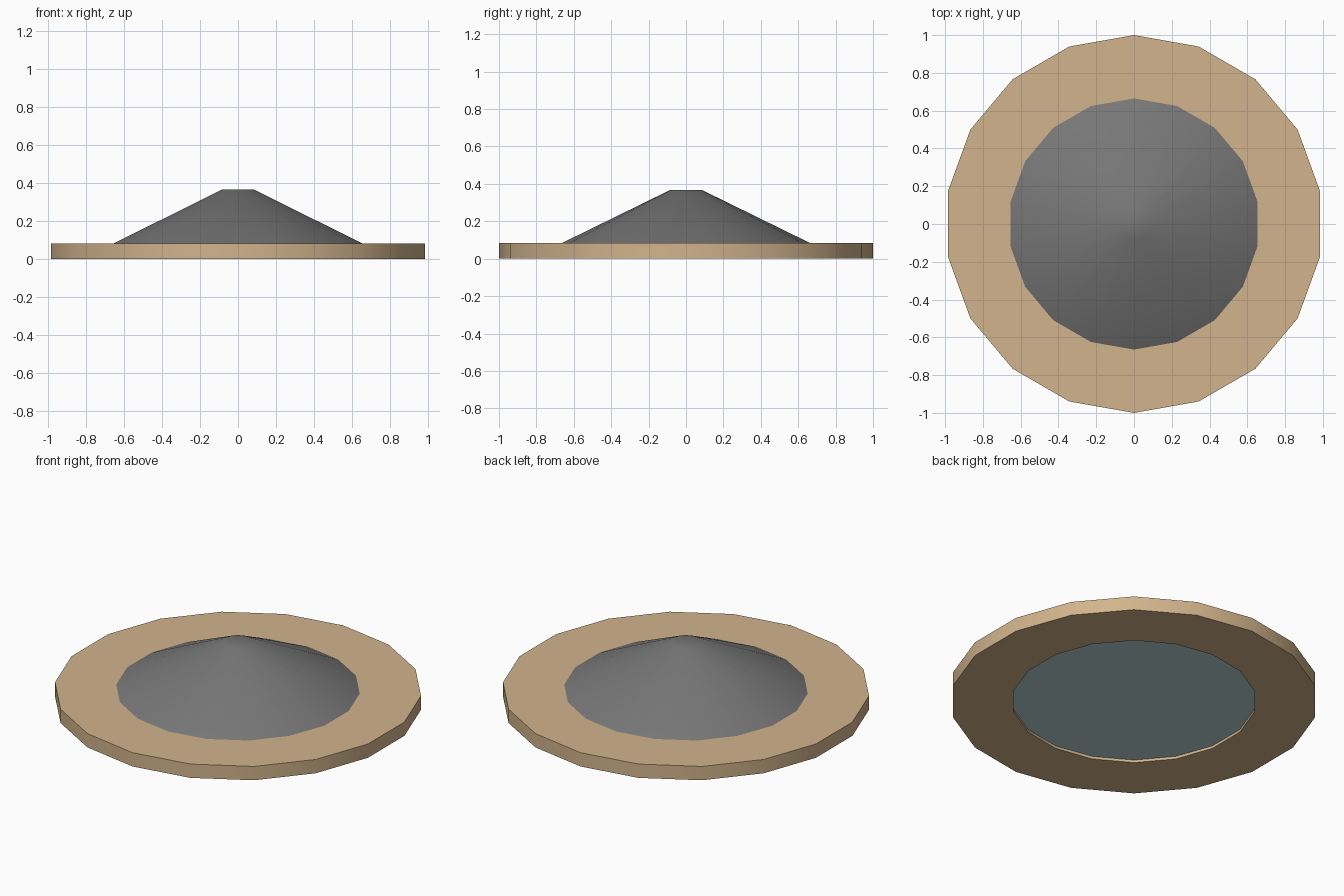
import bpy, bmesh, math

cube = bpy.data.objects.get("Cube")
if cube:
    bpy.data.objects.remove(cube, do_unlink=True)

SIDES = 18
HOLE, RIM_TOP = 0.665, 0.083


def material(name, rgb):
    # sRGB 0-255 to linear
    lin = [((c / 255 + 0.055) / 1.055) ** 2.4 for c in rgb]
    mat = bpy.data.materials.new(name)
    mat.use_nodes = True
    mat.diffuse_color = (*lin, 1)
    mat.node_tree.nodes["Principled BSDF"].inputs["Base Color"].default_value = (*lin, 1)
    return mat


def lathe(name, profile, mat, closed):
    """Turn (radius, z) points around z; a closed profile makes a ring, an open one is capped."""
    bm = bmesh.new()
    loops = []
    for r, z in profile:
        loops.append([bm.verts.new((r * math.sin(2 * math.pi * i / SIDES),
                                    r * math.cos(2 * math.pi * i / SIDES), z))
                      for i in range(SIDES)])
    pairs = list(zip(loops, loops[1:]))
    if closed:
        pairs.append((loops[-1], loops[0]))
    else:
        bm.faces.new(loops[0])
        bm.faces.new(loops[-1])
    for a, b in pairs:
        for i in range(SIDES):
            j = (i + 1) % SIDES
            bm.faces.new((a[i], a[j], b[j], b[i]))
    bmesh.ops.recalc_face_normals(bm, faces=bm.faces)
    mesh = bpy.data.meshes.new(name)
    bm.to_mesh(mesh)
    bm.free()
    mesh.materials.append(mat)
    obj = bpy.data.objects.new(name, mesh)
    bpy.context.collection.objects.link(obj)
    bpy.ops.object.select_all(action='DESELECT')
    obj.select_set(True)
    bpy.context.view_layer.objects.active = obj
    bpy.ops.object.shade_smooth_by_angle(angle=math.radians(30))
    return obj


tan = material("tan", (210, 180, 140))
grey = material("grey", (119, 119, 119))
pale_blue = material("pale blue grey", (187, 211, 215))

# Flat outer ring
lathe("rim", [(HOLE, 0), (1, 0), (1, RIM_TOP), (HOLE, RIM_TOP)], tan, True)
# Truncated cone on top
lathe("cone_cover", [(HOLE, RIM_TOP), (0.086, 0.367)], grey, False)
# Recessed plate closing the underside
lathe("base_plate", [(HOLE, 0.016), (HOLE, 0.024)], pale_blue, False)
